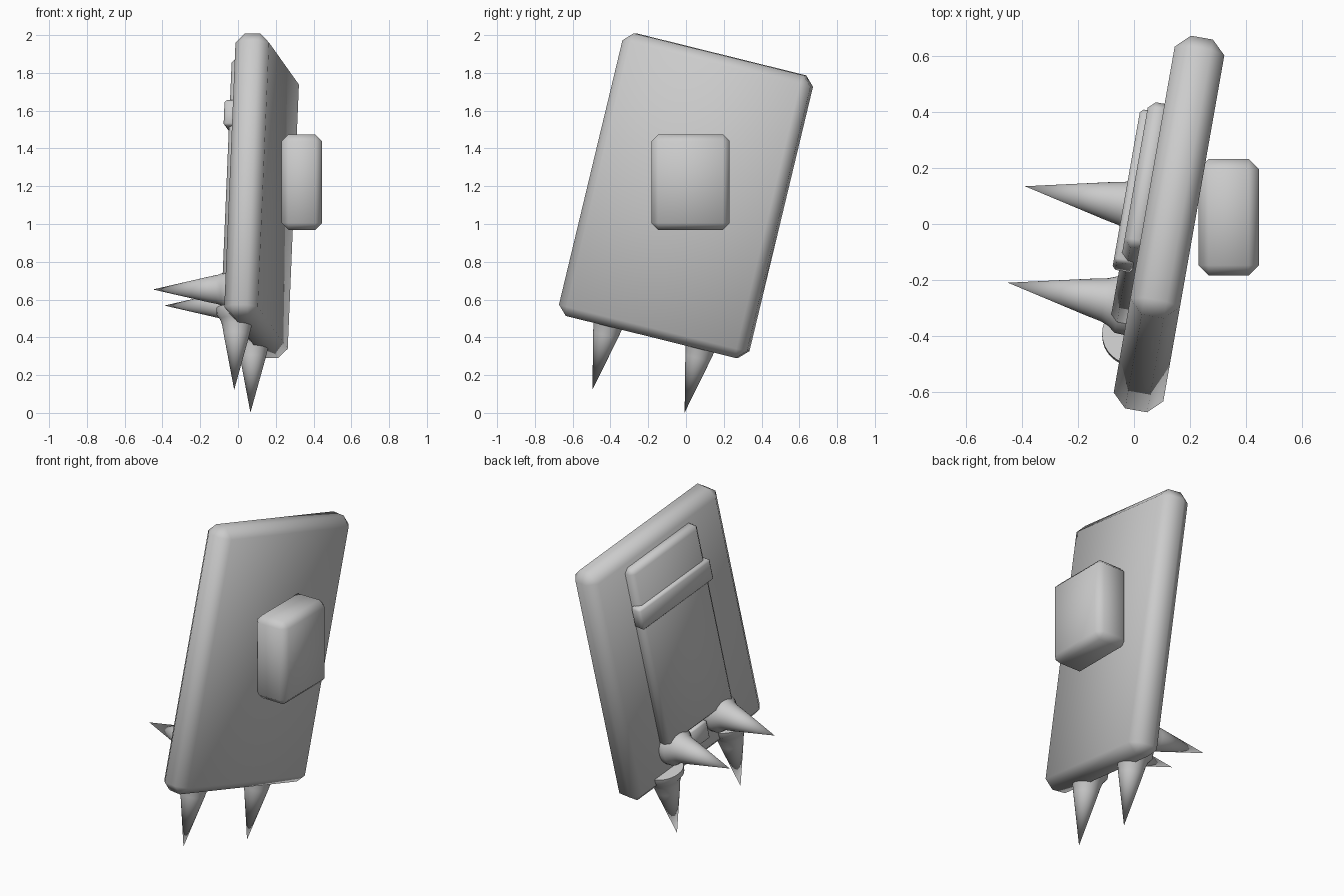
import bpy, bmesh
from math import radians, sin, cos, tau
from mathutils import Matrix, Vector

cube = bpy.data.objects.get("Cube")
if cube:
    bpy.data.objects.remove(cube, do_unlink=True)

grey = bpy.data.materials.new("light_grey")
grey.use_nodes = True
grey.diffuse_color = (0.6, 0.6, 0.6, 1)
grey.node_tree.nodes["Principled BSDF"].inputs["Base Color"].default_value = (0.6, 0.6, 0.6, 1)

# Tilted frame of the slab: x = thickness, y = width, z = height
FRAME = (Matrix.Translation((0.125, 0, 1.15))
         @ Matrix.Rotation(radians(-10), 4, 'Z')
         @ Matrix.Rotation(radians(-13.7), 4, 'X'))


def finish(name, bm, matrix):
    bmesh.ops.recalc_face_normals(bm, faces=bm.faces)
    mesh = bpy.data.meshes.new(name)
    bm.to_mesh(mesh)
    bm.free()
    mesh.materials.append(grey)
    obj = bpy.data.objects.new(name, mesh)
    obj.matrix_world = matrix
    bpy.context.collection.objects.link(obj)
    bpy.ops.object.select_all(action='DESELECT')
    obj.select_set(True)
    bpy.context.view_layer.objects.active = obj
    bpy.ops.object.shade_smooth_by_angle(angle=radians(50))
    return obj


def chamfered_box(name, center, size, bevel, frame=FRAME):
    bm = bmesh.new()
    bmesh.ops.create_cube(bm, size=1)
    bmesh.ops.scale(bm, vec=size, verts=bm.verts)
    bmesh.ops.bevel(bm, geom=bm.edges[:], offset=bevel, segments=1,
                    affect='EDGES', profile=0.5)
    return finish(name, bm, frame @ Matrix.Translation(center))


def spike(name, tip, axis, sides=32):
    """Flared cone whose point is at tip and whose base lies along axis."""
    profile = [(0.3, 0.068), (0.35, 0.078), (0.38, 0.09), (0.405, 0.11), (0.44, 0.112)]
    bm = bmesh.new()
    point = bm.verts.new((0, 0, 0))
    rings = [[bm.verts.new((r * cos(tau * i / sides), r * sin(tau * i / sides), d))
              for i in range(sides)] for d, r in profile]
    for i in range(sides):
        j = (i + 1) % sides
        bm.faces.new((point, rings[0][i], rings[0][j]))
        for low, high in zip(rings, rings[1:]):
            bm.faces.new((low[i], high[i], high[j], low[j]))
    bm.faces.new(rings[-1])
    turn = Vector(axis).to_track_quat('Z', 'Y').to_matrix().to_4x4()
    return finish(name, bm, FRAME @ Matrix.Translation(tip) @ turn)


# Main slab, raised panel on one face, its cross strip and small lower tab
chamfered_box("slab", (0, 0, 0), (0.18, 1.04, 1.54), 0.05)
chamfered_box("raised_panel", (-0.105, 0, 0.09), (0.084, 0.54, 1.2), 0.025)
chamfered_box("cross_strip", (-0.135, 0.005, 0.385), (0.074, 0.57, 0.14), 0.012)
chamfered_box("lower_tab", (-0.095, 0, -0.59), (0.05, 0.13, 0.12), 0.008)

# Upright block floating beside the opposite face
chamfered_box("side_block", (0.338, 0.024, 1.222), (0.215, 0.415, 0.505), 0.036, Matrix())

# Paired spikes: legs below and prongs out of the panel side
for side, label in ((1, "back"), (-1, "front")):
    spike(label + "_leg_spike", (-0.057, side * 0.255, -1.12), (0, 0, 1))
    spike(label + "_prong_spike", (-0.53, side * 0.18, -0.555), (1, 0, 0))
